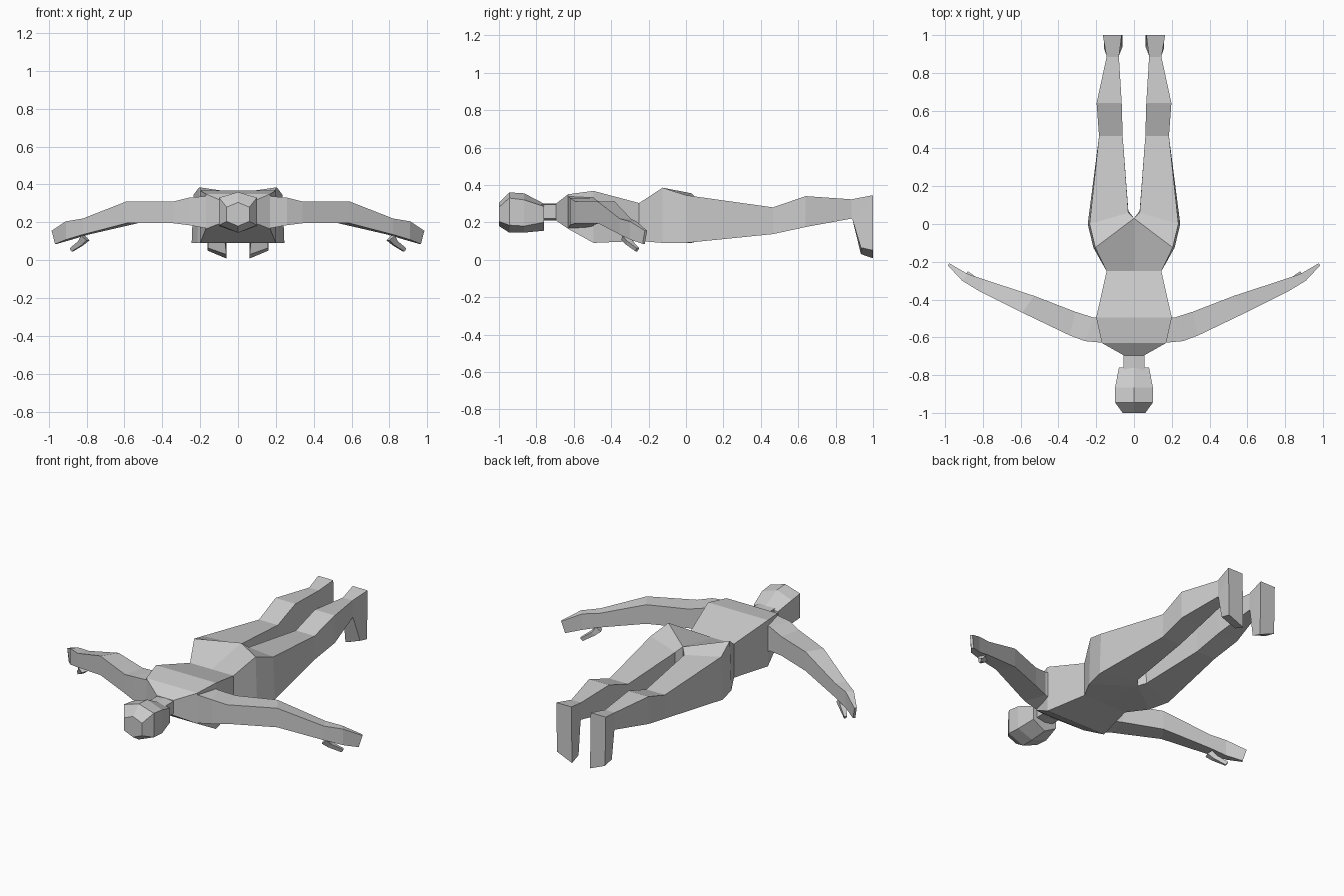
import bpy, bmesh


def loft(name, rings, mirror=False):
    """Skin a row of matching cross-sections, close the ends, optionally mirror in x."""
    bm = bmesh.new()
    rows = [[bm.verts.new(p) for p in r] for r in rings]
    n = len(rows[0])
    for a, b in zip(rows, rows[1:]):
        for i in range(n):
            j = (i + 1) % n
            bm.faces.new((a[i], a[j], b[j], b[i]))
    bm.faces.new(rows[0])
    bm.faces.new(rows[-1][::-1])
    bmesh.ops.recalc_face_normals(bm, faces=bm.faces)
    me = bpy.data.meshes.new(name)
    bm.to_mesh(me)
    bm.free()
    ob = bpy.data.objects.new(name, me)
    bpy.context.collection.objects.link(ob)
    if mirror:
        m = ob.modifiers.new("mirror", "MIRROR")
        m.use_mirror_merge = False
    return ob


def hexagon(y, w, bottom, low, high, top):
    return [(0, y, bottom), (w, y, low), (w, y, high),
            (0, y, top), (-w, y, high), (-w, y, low)]


def slab(y, w_top, w_bot, bottom, top, mid_y=None, mid_top=None):
    my = y if mid_y is None else mid_y
    mt = top if mid_top is None else mid_top
    return [(-w_top, y, top), (0, my, mt), (w_top, y, top),
            (w_bot, y, bottom), (0, my, bottom), (-w_bot, y, bottom)]


def leg_ring(y, inner, outer, bottom, top):
    return [(outer, y, top), (inner, y, top), (inner, y, bottom), (outer, y, bottom)]


def arm_ring(lead, trail, bottom, top):
    return [(*lead, top), (*trail, top), (*trail, bottom), (*lead, bottom)]


# Head, face down, with crown towards the front
loft("head", [
    hexagon(-1.00, 0.06, 0.18, 0.205, 0.28, 0.305),
    hexagon(-0.945, 0.10, 0.145, 0.185, 0.33, 0.36),
    hexagon(-0.865, 0.10, 0.145, 0.18, 0.32, 0.355),
    hexagon(-0.76, 0.08, 0.155, 0.20, 0.285, 0.30)])
loft("neck", [hexagon(y, 0.055, 0.21, 0.22, 0.295, 0.30) for y in (-0.79, -0.67)])

# Torso from neck base to hips
loft("torso", [
    slab(-0.695, 0.055, 0.055, 0.21, 0.30),
    slab(-0.63, 0.17, 0.17, 0.165, 0.35),
    slab(-0.495, 0.20, 0.20, 0.09, 0.368),
    slab(-0.25, 0.145, 0.145, 0.10, 0.303),
    slab(-0.125, 0.205, 0.215, 0.09, 0.385, 0.03, 0.355)])

# Legs with feet pointing down
loft("leg", [
    [(0.205, -0.125, 0.385), (0, 0.03, 0.355), (0, 0.03, 0.09), (0.215, -0.125, 0.09)],
    [(0.235, 0.0, 0.345), (0.03, 0.06, 0.325), (0.03, 0.07, 0.10), (0.245, 0.0, 0.09)],
    leg_ring(0.465, 0.06, 0.185, 0.137, 0.28),
    leg_ring(0.64, 0.065, 0.198, 0.175, 0.34),
    leg_ring(0.885, 0.08, 0.145, 0.22, 0.323),
    [(0.165, 1, 0.345), (0.065, 1, 0.345), (0.08, 0.89, 0.215), (0.145, 0.89, 0.215)],
    [(0.16, 1, 0.05), (0.06, 1, 0.008), (0.062, 0.935, 0.03), (0.16, 0.935, 0.065)]],
    mirror=True)

# Arms spread sideways, ending in flat hands
loft("arm", [
    arm_ring((0.15, -0.63), (0.15, -0.49), 0.165, 0.34),
    arm_ring((0.26, -0.62), (0.215, -0.495), 0.185, 0.33),
    arm_ring((0.34, -0.59), (0.31, -0.465), 0.195, 0.31),
    arm_ring((0.59, -0.47), (0.53, -0.38), 0.195, 0.31),
    arm_ring((0.82, -0.355), (0.79, -0.295), 0.135, 0.22),
    arm_ring((0.91, -0.30), (0.88, -0.265), 0.108, 0.205),
    [(0.985, -0.22, 0.155), (0.978, -0.208, 0.155),
     (0.96, -0.22, 0.085), (0.967, -0.232, 0.085)]], mirror=True)

# Thumbs
loft("thumb", [
    [(0.83, -0.34, 0.13), (0.81, -0.30, 0.13), (0.785, -0.31, 0.105), (0.80, -0.345, 0.105)],
    [(0.845, -0.315, 0.10), (0.83, -0.285, 0.10), (0.815, -0.295, 0.08), (0.825, -0.32, 0.08)],
    [(0.89, -0.265, 0.062), (0.88, -0.25, 0.062), (0.872, -0.26, 0.045), (0.88, -0.27, 0.045)]],
    mirror=True)
